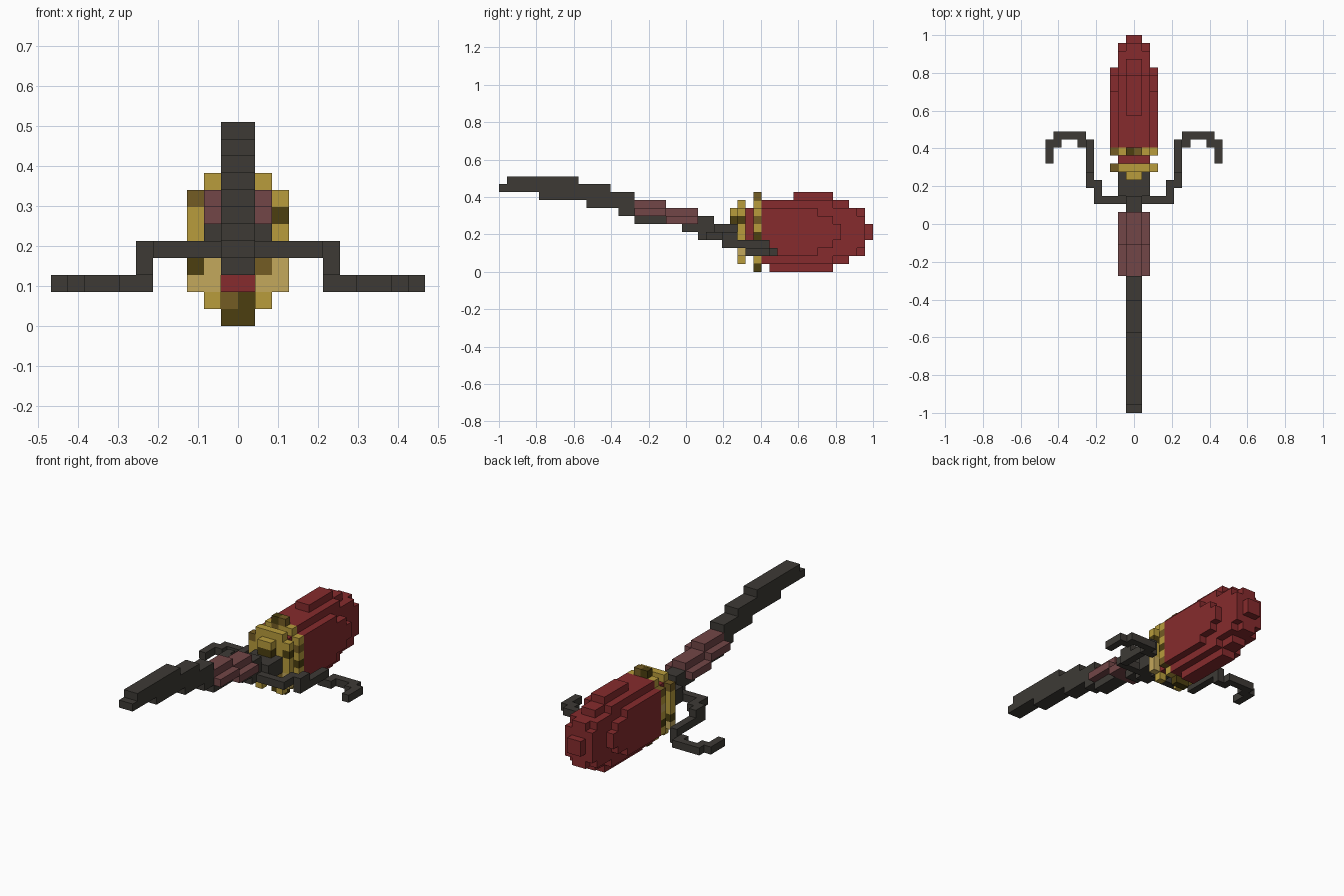
import bpy, bmesh
from mathutils import Vector

cube = bpy.data.objects.get("Cube")
if cube:
    bpy.data.objects.remove(cube, do_unlink=True)

V = 2 / 47  # size of one block


def srgb(c):
    c /= 255
    return c / 12.92 if c <= 0.04045 else ((c + 0.055) / 1.055) ** 2.4


def material(name, *rgb):
    m = bpy.data.materials.new(name)
    m.use_nodes = True
    col = (*[srgb(c) for c in rgb], 1)
    m.diffuse_color = col
    bsdf = next(n for n in m.node_tree.nodes if n.type == 'BSDF_PRINCIPLED')
    bsdf.inputs["Base Color"].default_value = col
    return m


DARK = material("charcoal", 61, 58, 53)
PINK = material("dusty rose", 114, 70, 71)
RED = material("deep red", 134, 43, 45)
GOLDS = {"G": material("gold", 184, 156, 60),
         "L": material("pale gold", 196, 168, 92),
         "B": material("bronze", 116, 92, 36),
         "O": material("dark olive", 76, 62, 16)}


def box_cells(boxes, mat, mirror=False):
    """Cells filled by (x0, x1, y0, y1, z0, z1) block ranges."""
    cells = {}
    for x0, x1, y0, y1, z0, z1 in boxes:
        for x in range(x0, x1):
            for y in range(y0, y1):
                for z in range(z0, z1):
                    cells[x, y, z] = mat
                    if mirror:
                        cells[-1 - x, y, z] = mat
    return cells


def build(name, cells):
    """Mesh of the outer faces of a set of blocks."""
    mats = list(dict.fromkeys(cells.values()))
    bm = bmesh.new()
    for cell, mat in cells.items():
        for axis in range(3):
            for side in (0, 1):
                near = list(cell)
                near[axis] += 2 * side - 1
                if tuple(near) in cells:
                    continue
                a, b = (axis + 1) % 3, (axis + 2) % 3
                pts = []
                for u, w in ((0, 0), (1, 0), (1, 1), (0, 1)):
                    p = Vector(cell)
                    p[axis] += side
                    p[a] += u
                    p[b] += w
                    pts.append(bm.verts.new((p.x * V, p.y * V - 1, p.z * V)))
                face = bm.faces.new(pts if side else pts[::-1])
                face.material_index = mats.index(mat)
    bmesh.ops.remove_doubles(bm, verts=bm.verts, dist=V / 100)
    mesh = bpy.data.meshes.new(name)
    bm.to_mesh(mesh)
    bm.free()
    for m in mats:
        mesh.materials.append(m)
    bpy.context.collection.objects.link(bpy.data.objects.new(name, mesh))


def ring(y, top, rows):
    """One block thick disc, drawn row by row from the top."""
    return {(x - 3, y, top - r): GOLDS[c] for r, row in enumerate(rows)
            for x, c in enumerate(row) if c != "."}


# Stepped shaft, sloping down towards the head
build("shaft", box_cells([
    (-1, 1, 0, 1, 10, 11), (-1, 1, 1, 10, 10, 12), (-1, 1, 5, 14, 9, 11),
    (-1, 1, 11, 17, 8, 10), (-1, 1, 15, 17, 7, 8), (-1, 1, 17, 21, 6, 7),
    (-1, 1, 23, 25, 5, 6), (-1, 1, 25, 27, 5, 7), (-1, 1, 25, 30, 4, 6),
    (-2, 2, 27, 30, 4, 6), (-1, 1, 28, 30, 3, 4)], DARK))

# Grip wrapped around the shaft
build("grip", box_cells([
    (-2, 2, 17, 21, 7, 8), (-1, 1, 17, 21, 8, 9),
    (-2, 2, 21, 25, 6, 7), (-1, 1, 21, 25, 7, 8)], PINK))

# Hooked arms on both sides
build("hooked_arms", box_cells([
    (1, 5, 26, 27, 4, 5), (4, 5, 27, 29, 4, 5), (5, 6, 28, 30, 4, 5),
    (5, 6, 28, 34, 3, 4), (5, 7, 33, 34, 2, 3), (6, 10, 34, 35, 2, 3),
    (9, 11, 33, 34, 2, 3), (10, 11, 31, 34, 2, 3)], DARK, mirror=True))

# Gold crest in front of the first ring
crest = box_cells([(-1, 1, 29, 30, 7, 8)], GOLDS["G"])
crest.update(box_cells([(-1, 1, 29, 30, 6, 7)], GOLDS["O"]))
build("crest", crest)

# Two mottled gold rings with a red neck between them
build("front_ring", ring(30, 8, [
    ".GGGG.", "BGGGGG", "GGGGGO", "GGGGGG",
    "GGGGGG", "OLLLBL", "LL..LL", ".G..G."]))
build("neck", box_cells([(-2, 2, 31, 32, 2, 8)], RED))
build("back_ring", ring(32, 9, [
    "..OB..", ".GBGG.", "BGGGGG", "GGGGGB", "LGGGGG",
    "GGGGGO", "OGGGGG", "GGGGGB", ".GBOG.", "..OO.."]))

# Rounded red head, built from the middle layer outwards
build("head", box_cells([
    (-1, 1, 33, 44, 1, 9), (-1, 1, 37, 42, 9, 10), (-1, 1, 34, 42, 0, 1),
    (-1, 1, 44, 46, 2, 8), (-1, 1, 46, 47, 4, 6),
    (-2, 2, 33, 42, 1, 9), (-2, 2, 42, 45, 2, 8), (-2, 2, 45, 46, 3, 7),
    (-3, 3, 33, 40, 2, 8), (-3, 3, 40, 42, 3, 7), (-3, 3, 42, 43, 4, 6)], RED))
